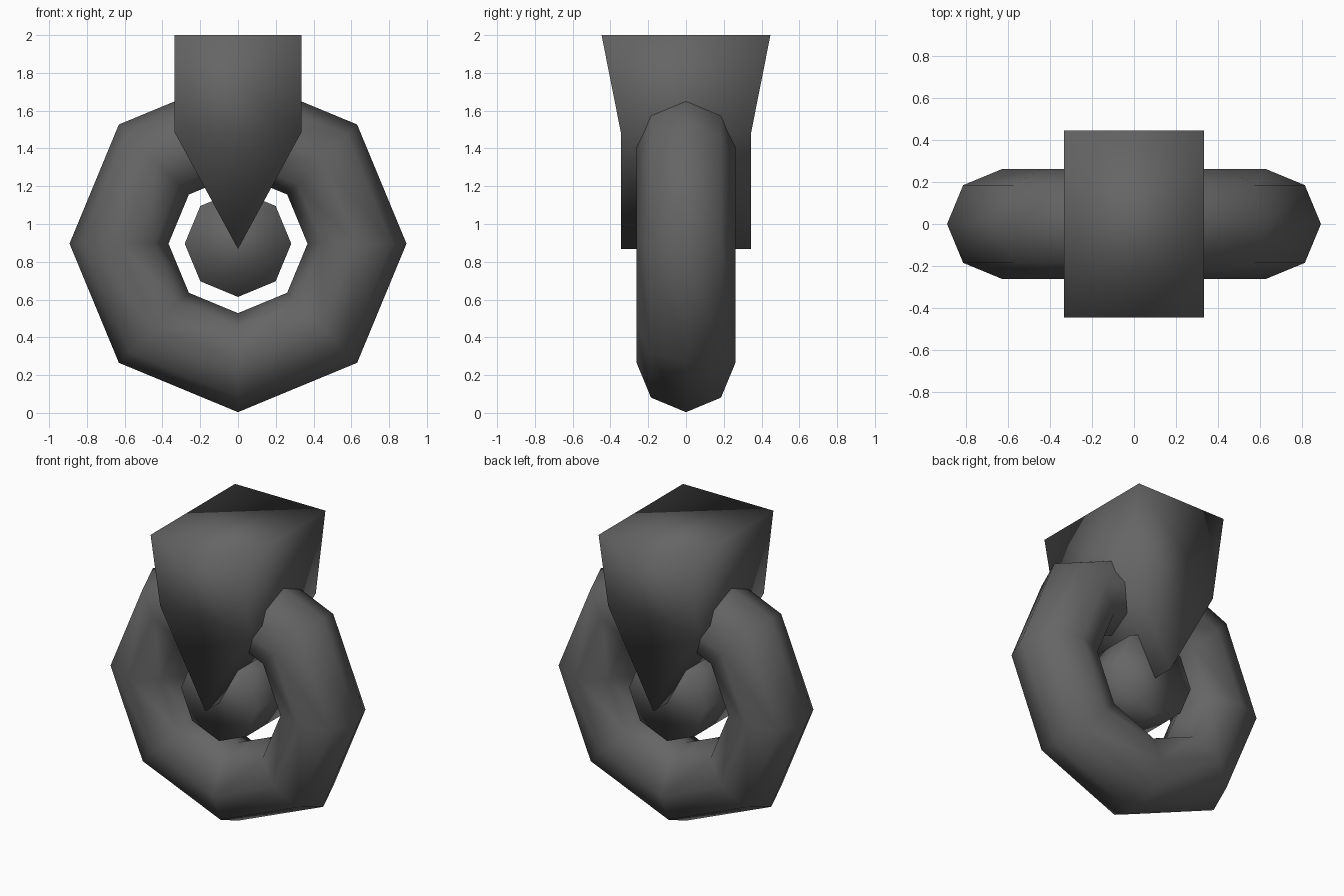
import bpy, bmesh, math

if "Cube" in bpy.data.objects:
    bpy.data.objects.remove(bpy.data.objects["Cube"])

grey = bpy.data.materials.new("dark_grey")
grey.diffuse_color = (0.13, 0.13, 0.13, 1)
grey.use_nodes = True
grey.node_tree.nodes["Principled BSDF"].inputs["Base Color"].default_value = grey.diffuse_color
CZ = 0.896  # height of the ring centre


def finish(ob, name):
    ob.name = name
    ob.data.materials.clear()
    ob.data.materials.append(grey)
    for p in ob.data.polygons:
        p.use_smooth = True


# Low-poly ring, axis along y
bpy.ops.mesh.primitive_torus_add(
    major_segments=8, minor_segments=8, major_radius=0.63, minor_radius=0.262,
    location=(0, 0, CZ), rotation=(math.pi / 2, 0, 0))
finish(bpy.context.object, "ring")

# Octagonal hub in the middle of the ring
bpy.ops.mesh.primitive_cylinder_add(
    vertices=8, radius=0.282, depth=0.4,
    location=(0, 0, CZ), rotation=(math.pi / 2, 0, 0))
finish(bpy.context.object, "hub")

# Wedge: flared block narrowing to a ridge along y
bm = bmesh.new()


def rect(hx, hy, z):
    return [bm.verts.new((sx * hx, sy * hy, z))
            for sx, sy in ((-1, -1), (1, -1), (1, 1), (-1, 1))]


top = rect(0.335, 0.447, 2.0)
mid = rect(0.335, 0.345, 1.485)
front = bm.verts.new((0, -0.345, 0.868))
back = bm.verts.new((0, 0.345, 0.868))
bm.faces.new(top)
for i in range(4):
    j = (i + 1) % 4
    bm.faces.new((top[i], mid[i], mid[j], top[j]))
bm.faces.new((mid[0], front, mid[1]))
bm.faces.new((mid[2], back, mid[3]))
bm.faces.new((mid[1], front, back, mid[2]))
bm.faces.new((mid[3], back, front, mid[0]))
bmesh.ops.recalc_face_normals(bm, faces=bm.faces)
me = bpy.data.meshes.new("wedge")
bm.to_mesh(me)
bm.free()
wedge = bpy.data.objects.new("wedge", me)
bpy.context.collection.objects.link(wedge)
finish(wedge, "wedge")
